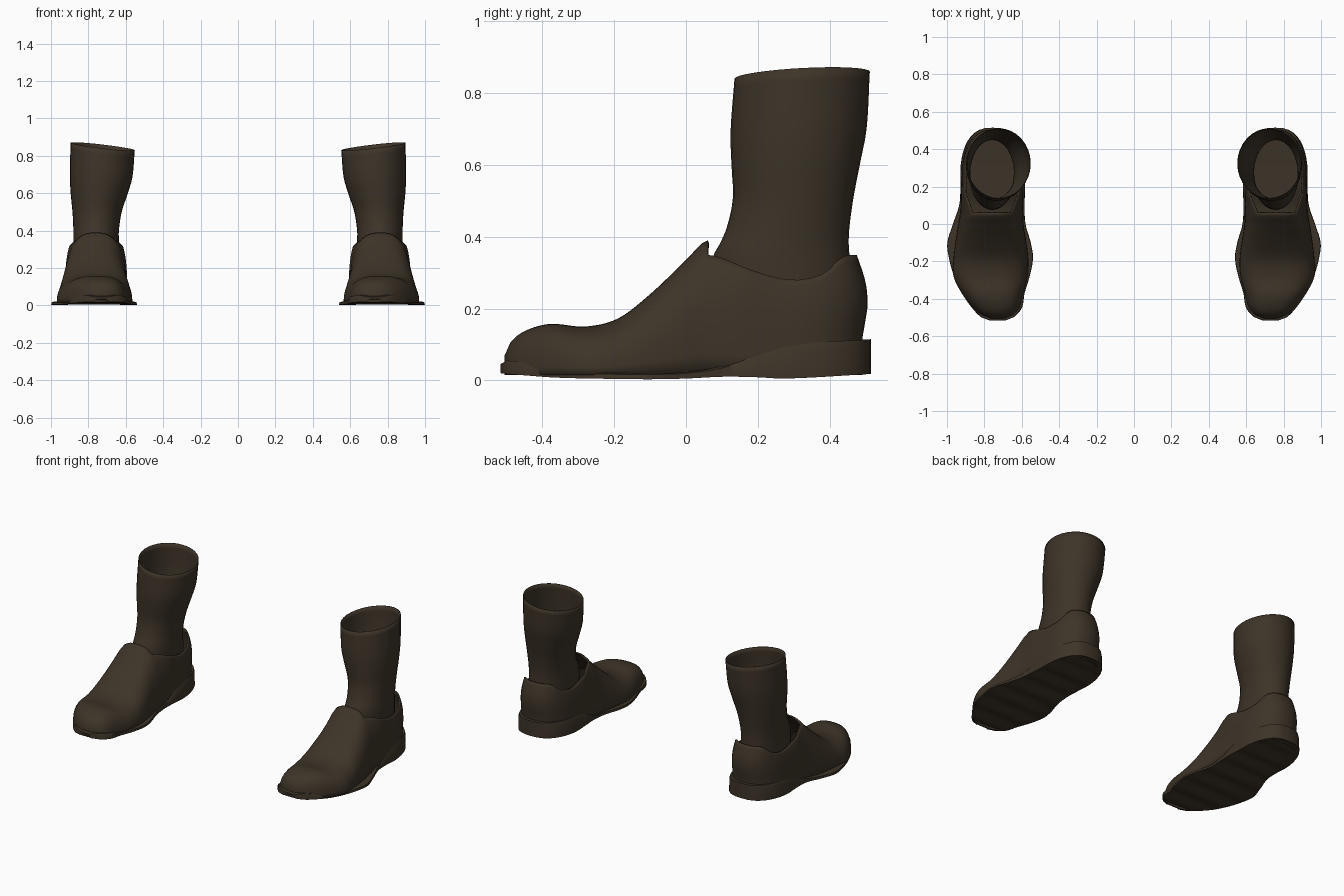
import bpy
import bmesh
from math import sin, cos, pi, radians

cube = bpy.data.objects.get("Cube")
if cube:
    bpy.data.objects.remove(cube, do_unlink=True)

leather = bpy.data.materials.new("dark_brown_leather")
leather.use_nodes = True
COLOUR = (0.047, 0.034, 0.021, 1)
leather.diffuse_color = COLOUR
leather.node_tree.nodes["Principled BSDF"].inputs["Base Color"].default_value = COLOUR


def sample(table, t):
    """Smooth interpolation of table rows keyed by their first column."""
    n = len(table) - 1
    t = min(max(t, table[0][0]), table[n][0])
    i = next(k for k in range(n) if t <= table[k + 1][0])
    a, b = table[i], table[i + 1]
    before, after = table[max(i - 1, 0)], table[min(i + 2, n)]
    span = b[0] - a[0]
    f = (t - a[0]) / span
    out = []
    for c in range(1, len(a)):
        m0 = (b[c] - before[c]) / (b[0] - before[0]) * span
        m1 = (after[c] - a[c]) / (after[0] - a[0]) * span
        out.append((2*f**3 - 3*f**2 + 1) * a[c] + (f**3 - 2*f**2 + f) * m0
                   + (3*f**2 - 2*f**3) * b[c] + (f**3 - f**2) * m1)
    return out


def bridge(bm, rows, closed=False):
    """Skin consecutive rows of vertices with quads."""
    for r, s in zip(rows, rows[1:]):
        count = len(r)
        for j in range(count if closed else count - 1):
            k = (j + 1) % count
            bm.faces.new((r[j], r[k], s[k], s[j]))


def finish(name, bm, angle=50, thickness=0):
    """Clean the mesh, mirror it to the other foot and shade it smooth."""
    bmesh.ops.remove_doubles(bm, verts=bm.verts, dist=0.0005)
    bmesh.ops.recalc_face_normals(bm, faces=bm.faces)
    mesh = bpy.data.meshes.new(name)
    bm.to_mesh(mesh)
    bm.free()
    mesh.materials.append(leather)
    obj = bpy.data.objects.new(name, mesh)
    bpy.context.collection.objects.link(obj)
    bpy.ops.object.select_all(action="DESELECT")
    obj.select_set(True)
    bpy.context.view_layer.objects.active = obj
    bpy.ops.object.shade_smooth_by_angle(angle=radians(angle))
    if thickness:
        solid = obj.modifiers.new("Thickness", "SOLIDIFY")
        solid.thickness = thickness
        solid.offset = -1
    mirror = obj.modifiers.new("Other foot", "MIRROR")
    mirror.use_mirror_merge = False
    return obj


HEEL_START = 0.28
HEEL_TURN = [pi / 2 * i / 10 for i in range(1, 11)]


def spaced(a, b, n):
    return [a + (b - a) * i / n for i in range(n + 1)]


# Upper: y, inner x, outer x, top height
UPPER = [(-0.505, 0.69, 0.77, 0.07), (-0.49, 0.65, 0.81, 0.105),
         (-0.45, 0.615, 0.86, 0.137), (-0.38, 0.595, 0.915, 0.157),
         (-0.28, 0.57, 0.965, 0.15), (-0.19, 0.565, 0.965, 0.172),
         (-0.1, 0.575, 0.955, 0.24), (0, 0.59, 0.94, 0.335),
         (0.06, 0.592, 0.93, 0.39), (0.28, 0.592, 0.92, 0.39)]
COLLAR = [(0.06, 0.355), (0.12, 0.333), (0.18, 0.308), (0.29, 0.28),
          (0.38, 0.295), (0.45, 0.343), (0.5, 0.35)]
BACK = [(0, -0.005), (0.12, -0.005), (0.2, 0.008), (0.27, 0.004), (0.36, -0.025)]
SIDE = 10
LIMIT = radians(60)

bm = bmesh.new()
angles = [LIMIT * j / SIDE for j in range(SIDE + 1)]
over = [LIMIT + (pi / 2 - LIMIT) * j / 6 for j in range(1, 7)]


def arch(a):
    return max(cos(a), 0) ** 0.7, sin(a) ** 0.8


front = []
for y in spaced(-0.505, 0.06, 34):
    xi, xo, top = sample(UPPER, y)
    mid, half, base = (xi + xo) / 2, (xo - xi) / 2, 0.015
    prof = [arch(a) for a in angles + over]
    pts = [(mid + half * w, base + (top - base) * h) for w, h in prof]
    pts += [(mid - half * w, base + (top - base) * h) for w, h in prof[-2::-1]]
    front.append([bm.verts.new((x, y, z)) for x, z in pts])
bridge(bm, front)
bm.faces.new(front[0])

# Open rear quarters wrap around the heel below the collar
rear = [(y, 1.0, 0.0) for y in spaced(0.06, HEEL_START, 9)[1:]]
rear += [(HEEL_START + 0.217 * sin(t), max(cos(t), 0) ** 0.85, sin(t)) for t in HEEL_TURN]
outer, inner = [front[-1][:SIDE + 1]], [front[-1][-SIDE - 1:][::-1]]
for y, narrow, turn in rear:
    xi, xo, _ = sample(UPPER, y)
    mid, half = (xi + xo) / 2, (xo - xi) / 2 * narrow
    rim = sample(COLLAR, y)[0]
    blend = min((y - 0.06) / 0.1, 1)
    for side, rows in ((1, outer), (-1, inner)):
        row = []
        for a in angles:
            w, h = arch(a)
            t = h / arch(LIMIT)[1]
            w += (1 - 0.13 * t ** 4 - w) * blend
            z = 0.015 + (rim - 0.015) * t
            shift = sample(BACK, z)[0] * turn
            row.append(bm.verts.new((mid + side * half * w, y + shift, z)))
        rows.append(row)
bridge(bm, outer)
bridge(bm, inner)
finish("shoe_uppers", bm, 60, 0.008)

# Sole: y, inner x, outer x, bottom height, top height
SOLE = [(-0.517, 0.69, 0.77, 0.02, 0.045), (-0.5, 0.645, 0.815, 0.018, 0.055),
        (-0.45, 0.6, 0.865, 0.014, 0.048), (-0.37, 0.585, 0.92, 0.008, 0.03),
        (-0.27, 0.555, 0.965, 0.005, 0.022), (-0.18, 0.54, 0.99, 0.004, 0.02),
        (-0.1, 0.552, 0.998, 0.003, 0.02), (0, 0.58, 0.968, 0.005, 0.023),
        (0.1, 0.585, 0.935, 0.01, 0.04), (0.19, 0.582, 0.928, 0.009, 0.075),
        (0.28, 0.582, 0.928, 0.005, 0.098), (0.52, 0.582, 0.928, 0.018, 0.115)]
bm = bmesh.new()
rings = []
stations = [(y, 1.0) for y in spaced(-0.517, HEEL_START, 44)]
stations += [(HEEL_START + 0.235 * sin(t), max(cos(t), 0) ** 0.75) for t in HEEL_TURN]
for y, narrow in stations:
    xi, xo, low, high = sample(SOLE, y)
    mid, half = (xi + xo) / 2, (xo - xi) / 2 * narrow
    groove = 0.008 * (1 - cos(y * 42)) * narrow
    tall = high - low
    section = [(1, low), (0.6, low + groove), (0, low + groove), (-0.6, low + groove),
               (-1, low), (-0.99, low + 0.8 * tall), (-0.94, high),
               (0.94, high), (0.99, low + 0.8 * tall)]
    rings.append([bm.verts.new((mid + half * w, y, z)) for w, z in section])
bridge(bm, rings, closed=True)
bm.faces.new(rings[0])
finish("soles", bm, 45)

# Shaft: height, inner x, outer x, front y, back y
SHAFT = [(0.1, 0.63, 0.88, 0.08, 0.455), (0.35, 0.637, 0.88, 0.078, 0.455),
         (0.4, 0.637, 0.88, 0.105, 0.453), (0.5, 0.622, 0.885, 0.13, 0.465),
         (0.6, 0.592, 0.895, 0.127, 0.484), (0.7, 0.565, 0.899, 0.124, 0.503),
         (0.86, 0.552, 0.895, 0.135, 0.512)]
bm = bmesh.new()
rings = []
for z in spaced(0.1, 0.86, 24):
    x0, x1, y0, y1 = sample(SHAFT, z)
    ring = []
    for k in range(32):
        a = 2 * pi * k / 32
        # The rim slopes down toward the inner front
        tilt = (0.02 * cos(a) + 0.01 * sin(a) - 0.01) * max(z - 0.5, 0) / 0.36
        ring.append(bm.verts.new(((x0 + x1) / 2 + (x1 - x0) / 2 * cos(a),
                                  (y0 + y1) / 2 + (y1 - y0) / 2 * sin(a), z + tilt)))
    rings.append(ring)
bridge(bm, rings, closed=True)
bm.faces.new(rings[0])
finish("boot_shafts", bm, 60, 0.004)
